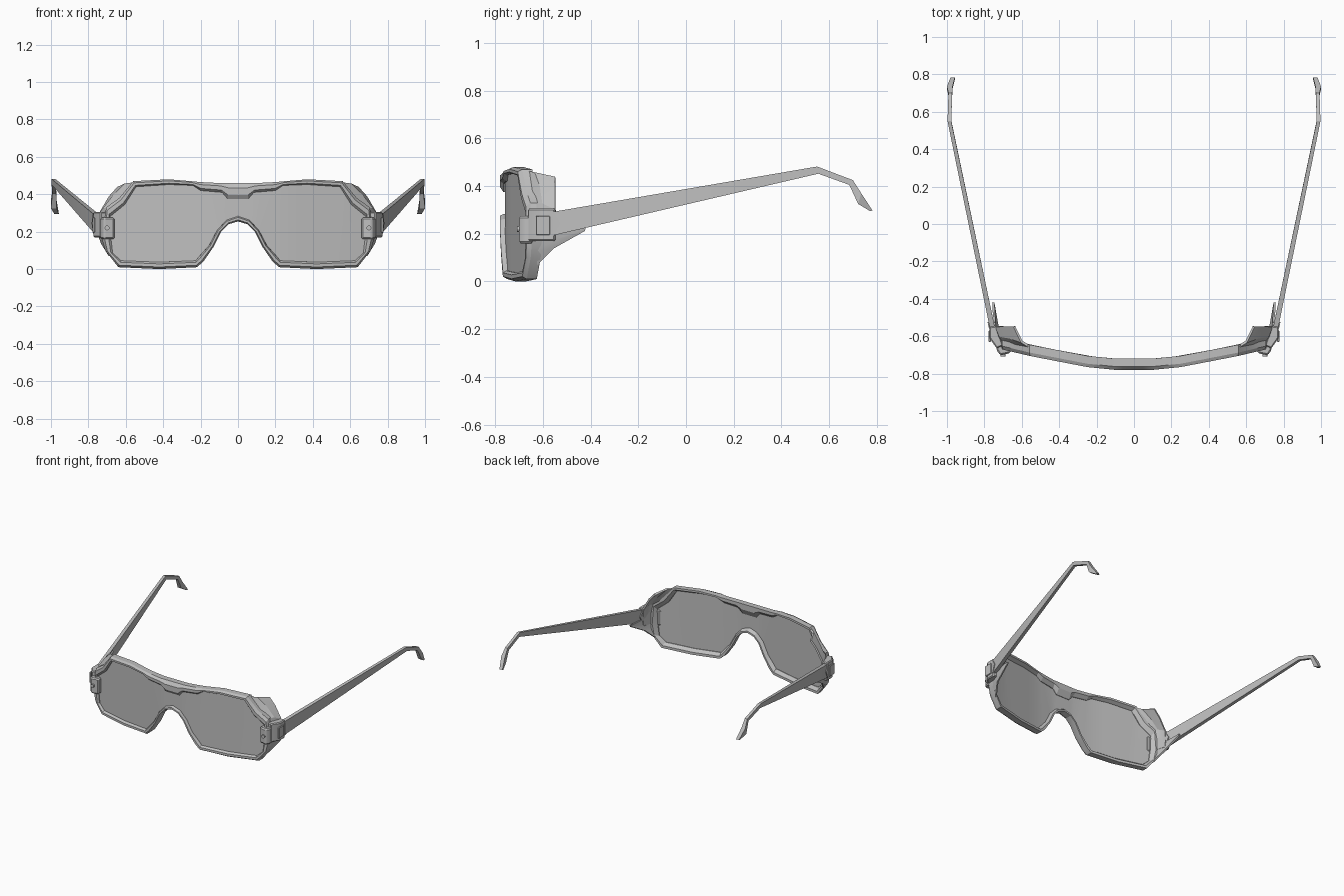
import bpy, bmesh, math
from mathutils import Vector

if "Cube" in bpy.data.objects:
    bpy.data.objects.remove(bpy.data.objects["Cube"])

grey = bpy.data.materials.new("grey plastic")
grey.use_nodes = True
grey.diffuse_color = (0.52, 0.52, 0.52, 1)
grey.node_tree.nodes["Principled BSDF"].inputs["Base Color"].default_value = (0.52, 0.52, 0.52, 1)


def finish(name, bm, thickness=0, bevel=0):
    """Turn a left-half bmesh into a mirrored object, smooth with sharp edges."""
    bmesh.ops.recalc_face_normals(bm, faces=bm.faces)
    for f in bm.faces:
        f.smooth = True
    mesh = bpy.data.meshes.new(name)
    bm.to_mesh(mesh)
    bm.free()
    mesh.materials.append(grey)
    ob = bpy.data.objects.new(name, mesh)
    bpy.context.collection.objects.link(ob)
    ob.modifiers.new("mirror", "MIRROR").use_clip = True
    if thickness:
        solid = ob.modifiers.new("thickness", "SOLIDIFY")
        solid.thickness = thickness
        solid.offset = 0
    if bevel:
        ob.modifiers.new("bevel", "BEVEL").width = bevel
    ob.modifiers.new("sharp edges", "EDGE_SPLIT").split_angle = math.radians(22)
    return ob


def loft(name, rings, closed=True, caps=True, **kw):
    """Bridge successive rings of points with quads."""
    bm = bmesh.new()
    rows = [[bm.verts.new(p) for p in ring] for ring in rings]
    n = len(rows[0])
    for a, b in zip(rows, rows[1:]):
        for i in range(n if closed else n - 1):
            j = (i + 1) % n
            bm.faces.new((a[i], a[j], b[j], b[i]))
    if caps:
        bm.faces.new(rows[0])
        bm.faces.new(rows[-1])
    return finish(name, bm, **kw)


def prism(name, plan, z0, z1, **kw):
    return loft(name, [[(x, y, z) for x, y in plan] for z in (z0, z1)], **kw)


# Wrap of the visor: front depth for a given sideways position
WRAP = [(0, -0.78), (0.1, -0.78), (0.25, -0.765), (0.56, -0.705), (0.8, -0.648)]


def front_y(x):
    for (xa, ya), (xb, yb) in zip(WRAP, WRAP[1:]):
        if x <= xb:
            return ya + (yb - ya) * (x - xa) / (xb - xa)
    return WRAP[-1][1]


# Left half of the frame: outer x, z and inner x, z, from top centre to nose
RIM = [
    (0, .46, 0, .375), (.05, .46, .055, .375), (.1, .46, .085, .41),
    (.2, .465, .2, .42), (.25, .47, .24, .447), (.37, .48, .37, .452),
    (.56, .47, .545, .44), (.635, .38, .605, .345), (.705, .33, .685, .28),
    (.73, .17, .68, .17), (.71, .1, .67, .085), (.64, .01, .625, .045),
    (.42, 0, .42, .037), (.22, .01, .225, .045), (.185, .04, .205, .07),
    (.13, .12, .155, .125), (.09, .2, .11, .21), (.05, .24, .06, .262),
    (0, .255, 0, .283),
]
# Rim cross-section: blend from outer to inner edge, depth behind the front
SECTION = [(0, .06), (0, .018), (.3, 0), (.75, 0), (1, .014), (1, .036), (.5, .06)]


def rim_point(r, t, depth):
    x, z = r[0] + (r[2] - r[0]) * t, r[1] + (r[3] - r[1]) * t
    return (x, front_y(x) + depth, z)


loft("frame", [[rim_point(r, t, d) for t, d in SECTION] for r in RIM], caps=False)

# Lens: flat outline sliced into strips, then wrapped to the visor curve
bm = bmesh.new()
bm.faces.new([bm.verts.new((r[2], 0, r[3])) for r in RIM])
for x in (.1, .18, .25, .33, .41, .49, .56, .63):
    bmesh.ops.bisect_plane(bm, geom=bm.verts[:] + bm.edges[:] + bm.faces[:],
                           plane_co=(x, 0, 0), plane_no=(1, 0, 0))
bmesh.ops.triangulate(bm, faces=bm.faces)
for v in bm.verts:
    v.co.y = front_y(v.co.x) + 0.026
finish("lens", bm, thickness=0.012)

# Upper side shield flaring back from the frame corner
loft("upper_side_shield", [
    [(.55, -.66, .462), (.625, -.645, .375), (.695, -.63, .325), (.72, -.62, .2)],
    [(.6, -.63, .455), (.66, -.61, .395), (.715, -.6, .325), (.735, -.6, .2)],
    [(.64, -.548, .435), (.685, -.548, .385), (.735, -.548, .3), (.745, -.548, .19)],
], closed=False, caps=False, thickness=0.014)

# Lower side shield running to a point under the temple arm
loft("lower_side_shield", [
    [(.722, -.62, .22), (.712, -.622, .13), (.685, -.625, .07)],
    [(.745, -.55, .22), (.74, -.552, .175), (.728, -.555, .14)],
    [(.752, -.42, .225), (.752, -.422, .22), (.751, -.425, .213)],
], closed=False, caps=False, thickness=0.012)

# Hinge: body, front clip, screw, inset side plate and pointed cap
prism("hinge_body", [(.7, -.65), (.735, -.665), (.772, -.61), (.772, -.55), (.735, -.545)],
      .17, .305, bevel=0.006)
prism("hinge_clip", [(.66, -.69), (.715, -.702), (.735, -.675), (.735, -.64), (.66, -.64)],
      .16, .275, bevel=0.008)

bm = bmesh.new()
bmesh.ops.create_cone(bm, cap_ends=True, segments=12, radius1=.013, radius2=.013, depth=.016)
for v in bm.verts:
    v.co = Vector((.7 + v.co.x, -.7 + v.co.z, .22 + v.co.y))
finish("hinge_screw", bm)

prism("hinge_side_plate", [(.765, -.63), (.778, -.63), (.778, -.57), (.765, -.57)],
      .195, .275, bevel=0.003)
loft("hinge_cap", [[(x, -.56, .3), (x, -.555, .19), (x + .008, -.525, .245)]
                   for x in (.735, .775)])

# Temple arm: x, then y and z of top and bottom edge, then width
ARM = [
    (.754, -.57, .29, -.57, .19, .028), (.987, .55, .482, .555, .452, .02),
    (.982, .70, .425, .685, .405, .02), (.985, .735, .37, .722, .325, .03),
    (.97, .782, .298, .772, .295, .024),
]
loft("temple_arm", [[(x - w / 2, yt, zt), (x + w / 2, yt, zt),
                     (x + w / 2, yb, zb), (x - w / 2, yb, zb)]
                    for x, yt, zt, yb, zb, w in ARM])
